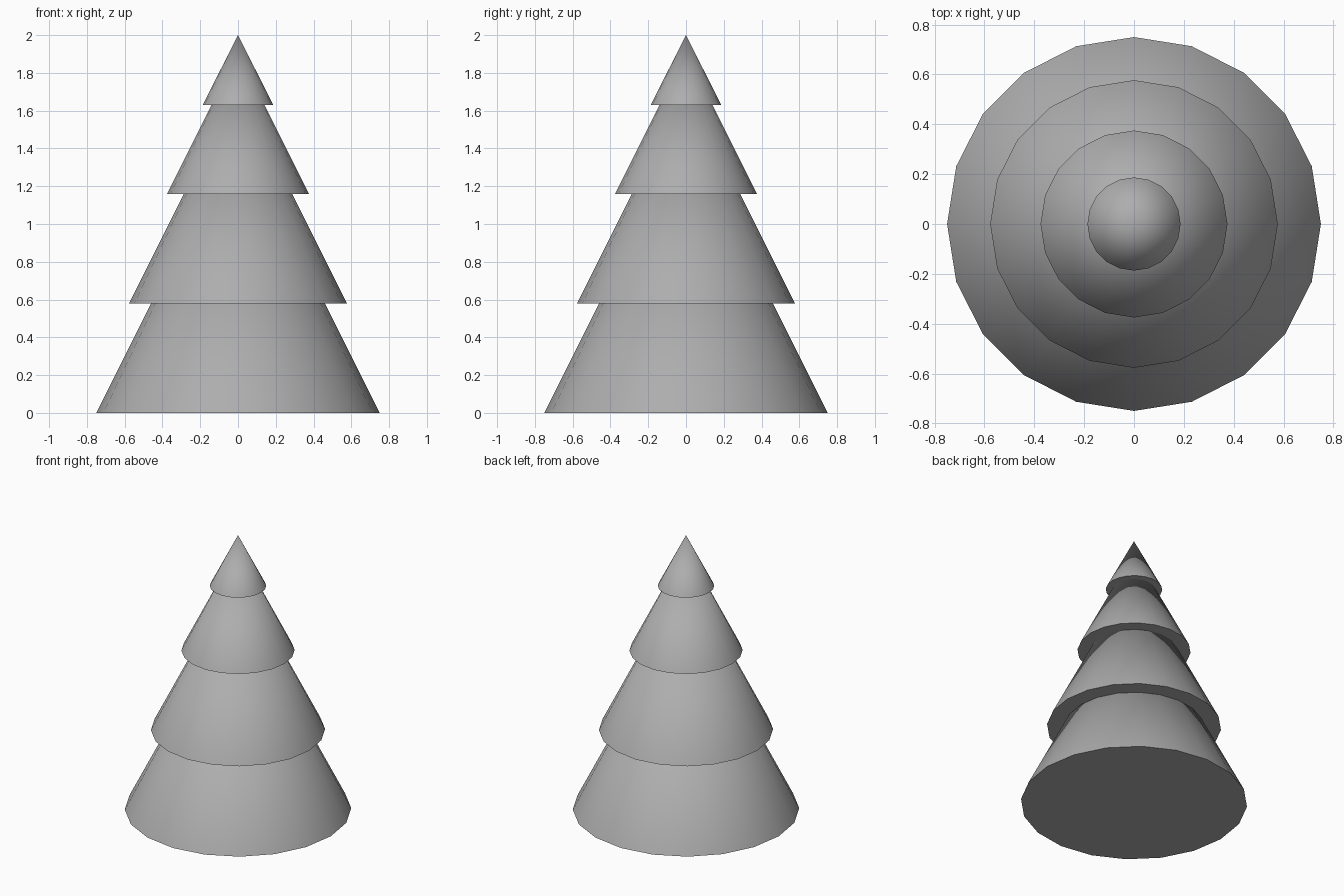
import bpy
import math

cube = bpy.data.objects.get("Cube")
if cube:
    bpy.data.objects.remove(cube, do_unlink=True)

# One plain grey for the whole tree
GREY = (0.42, 0.42, 0.42, 1.0)
grey = bpy.data.materials.new("mid_grey")
grey.use_nodes = True
grey.diffuse_color = GREY
grey.node_tree.nodes["Principled BSDF"].inputs["Base Color"].default_value = GREY


def add_tier(name, radius, base, height):
    """Closed 20-sided cone standing on its base height."""
    bpy.ops.mesh.primitive_cone_add(
        vertices=20, radius1=radius, radius2=0, depth=height,
        location=(0, 0, base + height / 2))
    tier = bpy.context.object
    tier.name = name
    tier.data.materials.append(grey)
    bpy.ops.object.shade_smooth_by_angle(angle=math.radians(30))


# Stacked foliage cones, each nested over the tip of the one below
add_tier("bottom_tier", 0.75, 0.0, 1.5)
add_tier("lower_middle_tier", 0.577, 0.58, 1.155)
add_tier("upper_middle_tier", 0.375, 1.16, 0.75)
add_tier("top_tier", 0.187, 1.63, 0.37)
